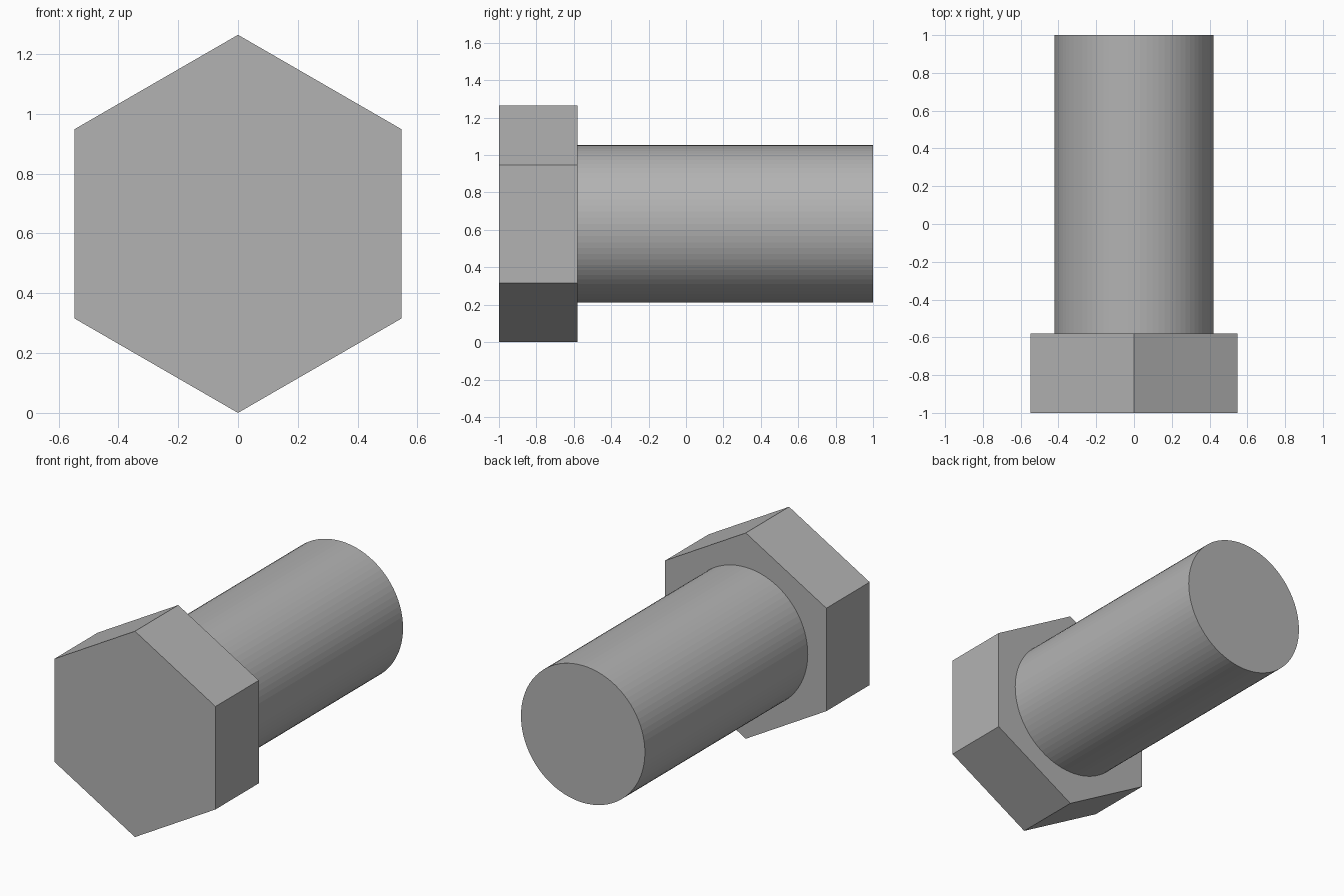
import bpy
from math import pi

if "Cube" in bpy.data.objects:
    bpy.data.objects.remove(bpy.data.objects["Cube"])

AXIS_Z = 0.632  # height of the bolt axis

# Dark grey steel shared by both parts
steel = bpy.data.materials.new("dark_steel")
steel.diffuse_color = (0.45, 0.45, 0.45, 1)
steel.use_nodes = True
steel.node_tree.nodes["Principled BSDF"].inputs["Base Color"].default_value = steel.diffuse_color


def add_prism(name, sides, radius, y_start, y_end):
    """Prism lying along y, with one corner pointing straight up."""
    bpy.ops.mesh.primitive_cylinder_add(
        vertices=sides, radius=radius, depth=y_end - y_start,
        location=(0, (y_start + y_end) / 2, AXIS_Z), rotation=(pi / 2, 0, 0))
    obj = bpy.context.object
    obj.name = name
    obj.data.materials.append(steel)
    bpy.ops.object.transform_apply(location=False, rotation=True, scale=True)
    return obj


# Hexagonal head at the front
add_prism("hex_head", 6, 0.632, -1.0, -0.58)

# Plain round shank running to the back
add_prism("shank", 80, 0.421, -0.58, 1.0)
